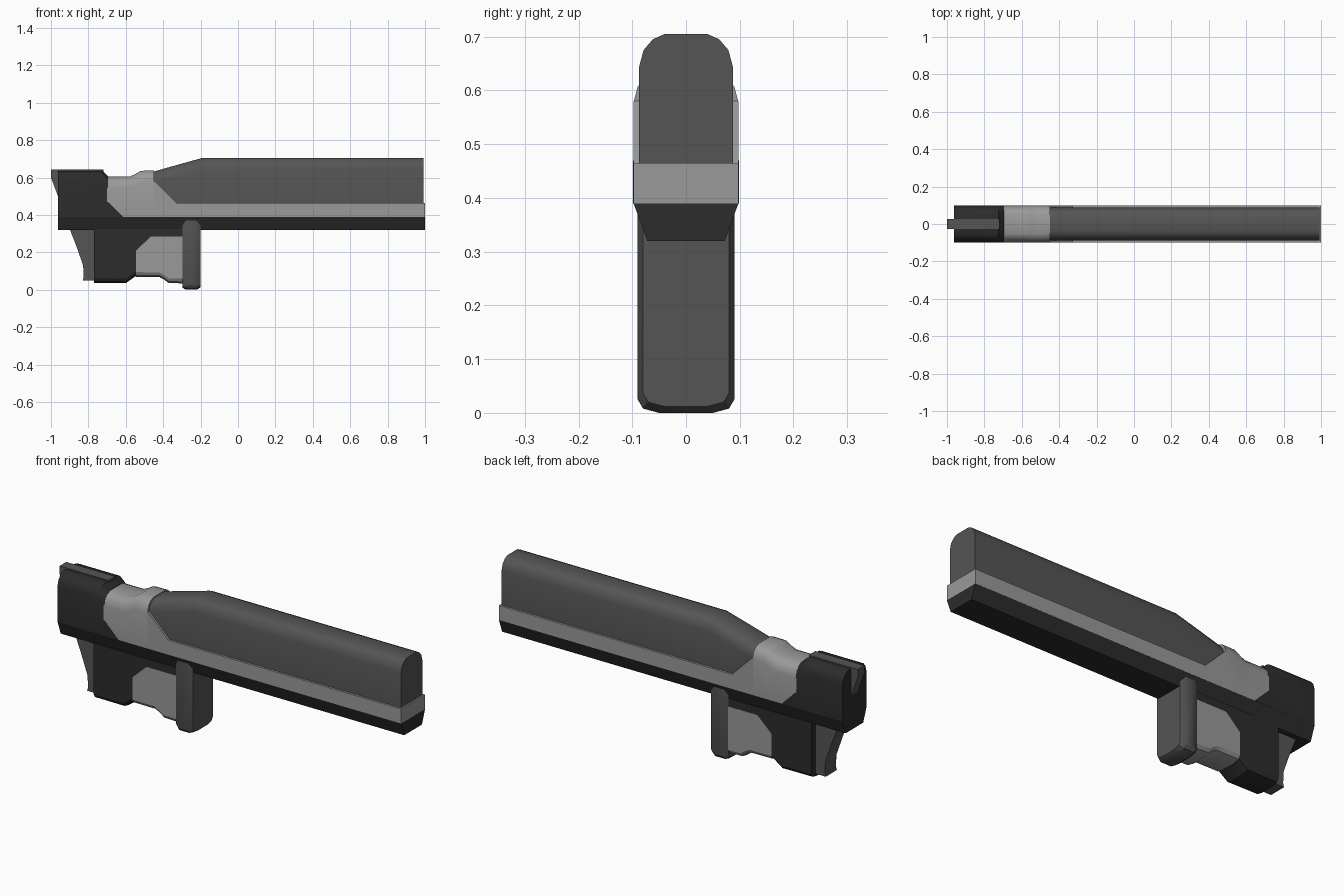
import bpy, bmesh, math

if "Cube" in bpy.data.objects:
    bpy.data.objects.remove(bpy.data.objects["Cube"])


def material(name, v):
    m = bpy.data.materials.new(name)
    m.diffuse_color = (v, v, v, 1)
    m.use_nodes = True
    m.node_tree.nodes["Principled BSDF"].inputs["Base Color"].default_value = m.diffuse_color
    return m


BLACK = material("black_polymer", 0.025)
DARK = material("dark_steel", 0.09)
LIGHT = material("light_steel", 0.32)


def finish(bm, name, mat):
    bmesh.ops.recalc_face_normals(bm, faces=bm.faces)
    me = bpy.data.meshes.new(name)
    bm.to_mesh(me)
    bm.free()
    ob = bpy.data.objects.new(name, me)
    bpy.context.collection.objects.link(ob)
    me.materials.append(mat)
    bpy.ops.object.select_all(action='DESELECT')
    ob.select_set(True)
    bpy.context.view_layer.objects.active = ob
    bpy.ops.object.shade_smooth_by_angle(angle=math.radians(30))
    return ob


def loft(name, stations, mat):
    """Skin mirrored half-sections [(y, z), ...] placed along x."""
    bm = bmesh.new()
    rings = []
    for x, half in stations:
        pts = half + [(-y, z) for y, z in reversed(half)]
        rings.append([bm.verts.new((x, y, z)) for y, z in pts])
    n = len(rings[0])
    for a, b in zip(rings, rings[1:]):
        for i in range(n):
            j = (i + 1) % n
            bm.faces.new((a[i], a[j], b[j], b[i]))
    bm.faces.new(rings[0])
    bm.faces.new(rings[-1])
    return finish(bm, name, mat)


def slab(name, profile, w, mat):
    """Extrude an xz profile to the width -w..w."""
    bm = bmesh.new()
    f = bm.faces.new([bm.verts.new((x, -w, z)) for x, z in profile])
    r = bmesh.ops.extrude_face_region(bm, geom=[f])
    for v in r["geom"]:
        if isinstance(v, bmesh.types.BMVert):
            v.co.y = w
    return finish(bm, name, mat)


def domed(w, bottom, top):
    return [(w, bottom), (w, top - .06), (w - .008, top - .03),
            (w - .025, top - .01), (w - .047, top)]


def bowl(w, top, bottom):
    return [(w, top), (w, bottom + .025), (w - .01, bottom + .008),
            (w - .04, bottom)]


# Upper slide cover with a tapered rear
loft("slide_cover", [(x, domed(.087, b, t)) for x, b, t in
     [(-.45, .57, .632), (-.33, .465, .666), (-.19, .465, .705), (.992, .465, .705)]], DARK)

# Light receiver: domed neck and the long rail
loft("receiver_neck", [(x, domed(.098, .39, t)) for x, t in
     [(-.7, .605), (-.58, .605), (-.55, .618), (-.52, .636), (-.448, .637)]], LIGHT)
slab("receiver_rail", [(-.45, .39), (1, .39), (1, .465), (-.33, .465),
                       (-.445, .58), (-.45, .58)], .098, LIGHT)

# Black lower frame, rear block and its angled corner
under = [(.098, .391), (.072, .32)]
loft("lower_frame", [(-.962, under), (1, under)], BLACK)
loft("rear_block", [(x, domed(.098, .39, t)) for x, t in
     [(-.962, .636), (-.725, .636), (-.695, .607)]], BLACK)
slab("rear_block_corner", [(-.7, .39), (-.615, .39), (-.695, .47), (-.7, .47)],
     .0987, BLACK)

# Hammer and rear sight bar
slab("hammer_sight", [(-1, .642), (-1, .6), (-.955, .48), (-.72, .6), (-.72, .642)],
     .027, DARK)

# Grip with inset light panel
loft("grip", [(x, bowl(w, .325, b)) for x, w, b in
     [(-.77, .078, .035), (-.6, .08, .035), (-.55, .08, .071), (-.42, .08, .071),
      (-.37, .08, .037), (-.29, .08, .037)]], BLACK)
loft("grip_panel", [(x, bowl(.0812, t, b)) for x, t, b in
     [(-.545, .21, .069), (-.465, .285, .068), (-.42, .285, .068),
      (-.395, .285, .054), (-.37, .285, .036), (-.29, .285, .034)]], LIGHT)

# Rear spur behind the grip
slab("grip_spur", [(-.9, .325), (-.865, .235), (-.828, .13), (-.825, .07), (-.83, .05),
                   (-.76, .05), (-.76, .325)], .045, DARK)

# Front plate with chamfered edges
loft("front_plate", [(x, [(w, t)] + bowl(w, t - .01, b)) for x, w, t, b in
     [(-.298, .08, .37, .012), (-.28, .09, .376, 0),
      (-.222, .09, .376, 0), (-.2, .08, .37, .012)]], DARK)
